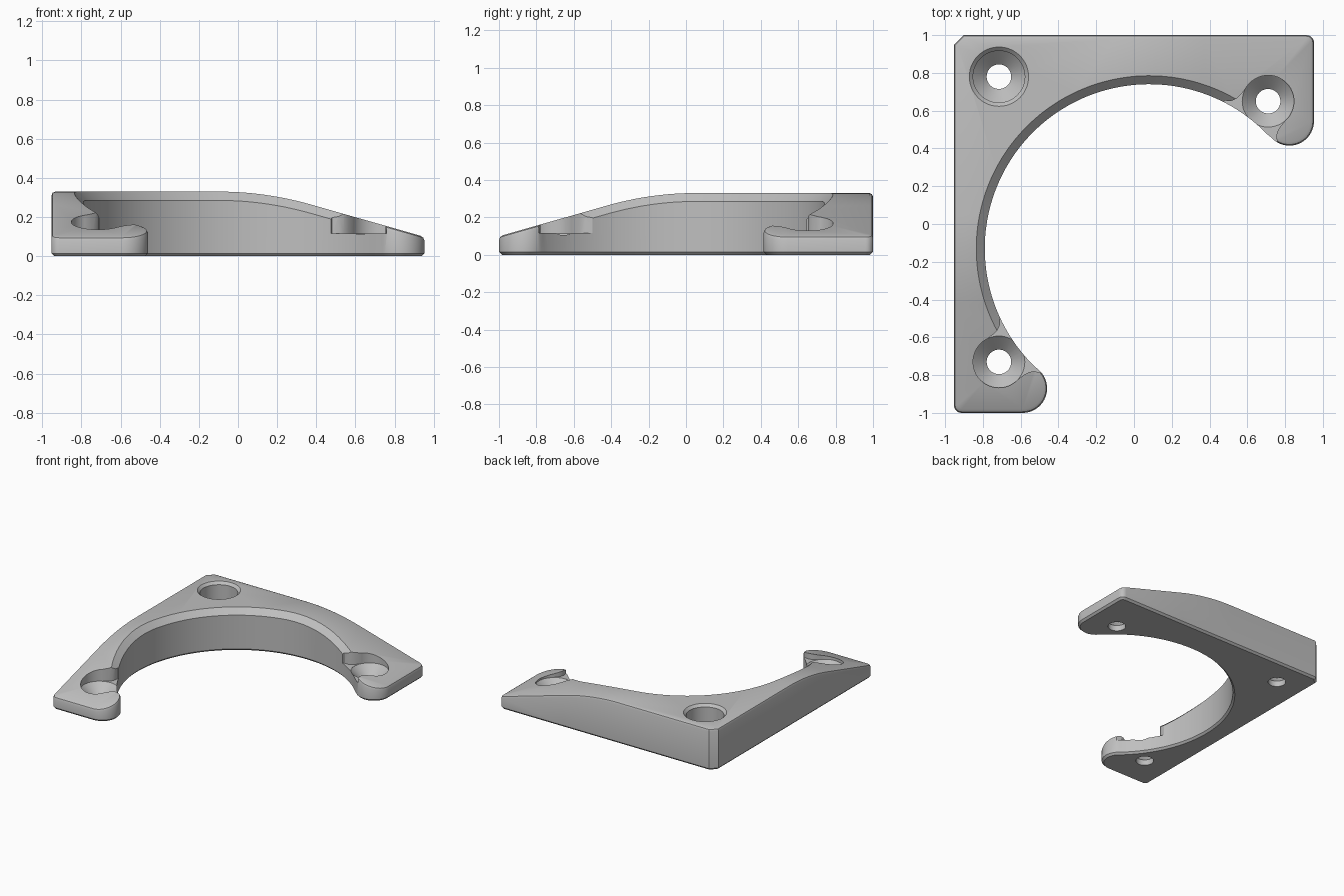
import bpy, bmesh, math
from mathutils import Vector

cube = bpy.data.objects.get("Cube")
if cube:
    bpy.data.objects.remove(cube)

W, TOP = 0.953, 0.33
RING = Vector((0.08, -0.13))          # centre of the round cut-out
RING_R, TIP_R = 0.87, 0.13
SLOPE = 0.285
FLOOR = 0.115                         # depth of the screw pockets

grey = bpy.data.materials.new("plain grey")
grey.use_nodes = True
colour = (0.52, 0.52, 0.52, 1)
grey.diffuse_color = colour
grey.node_tree.nodes["Principled BSDF"].inputs["Base Color"].default_value = colour


def arc(c, r, a0, a1, n):
    return [Vector((c[0] + r * math.cos(math.radians(a0 + (a1 - a0) * i / n)),
                    c[1] + r * math.sin(math.radians(a0 + (a1 - a0) * i / n))))
            for i in range(n + 1)]


def mesh_object(name, bm):
    bmesh.ops.recalc_face_normals(bm, faces=bm.faces)
    me = bpy.data.meshes.new(name)
    bm.to_mesh(me)
    bm.free()
    me.materials.append(grey)
    ob = bpy.data.objects.new(name, me)
    bpy.context.collection.objects.link(ob)
    return ob


def loft(rings):
    """Closed solid through rings of equal point count."""
    bm = bmesh.new()
    vs = [[bm.verts.new(p) for p in ring] for ring in rings]
    n = len(vs[0])
    for a, b in zip(vs, vs[1:]):
        for i in range(n):
            j = (i + 1) % n
            bm.faces.new((a[i], a[j], b[j], b[i]))
    bm.faces.new(vs[0][::-1])
    bm.faces.new(vs[-1])
    return bm


def drop(t):
    """Fall of the top surface along an arm; t = distance from the arm's end."""
    start, end = 1.05, 0.575          # the blend curve lies between these
    if t >= start:
        return 0.0
    if t >= end:
        return SLOPE * (start - t) ** 2 / (2 * (start - end))
    return SLOPE * ((start - end) / 2 + end - t)


# Outline, anticlockwise: corner, rounded tip, ring arc, rounded tip, corners
tip_a, tip_b = Vector((-0.59, -0.87)), Vector((W - TIP_R, 0.545))
dir_a, dir_b = tip_a - RING, tip_b - RING
ang_a = math.degrees(math.atan2(dir_a.y, dir_a.x)) % 360
ang_b = math.degrees(math.atan2(dir_b.y, dir_b.x))
ring_arc = arc(RING, RING_R, ang_a, ang_b, 96)[1:-1]
outline = arc((-W + 0.04, -0.96), 0.04, 180, 270, 6)
outline += arc(tip_a, TIP_R, -90, ang_a - 180, 20)
first_ring = len(outline)
outline += ring_arc
last_ring = len(outline)
outline += arc(tip_b, TIP_R, ang_b + 180, 360, 20)
outline += arc((W - 0.04, 0.96), 0.04, 0, 90, 6)
outline += [Vector((-W + 0.05, 1)), Vector((-W, 0.95))]


def inset(i, d):
    p, a, b = outline[i], outline[i - 1], outline[(i + 1) % len(outline)]
    e1, e2 = (p - a).normalized(), (b - p).normalized()
    n1, n2 = Vector((-e1.y, e1.x)), Vector((-e2.y, e2.x))
    return p + (n1 + n2) * (d / (1 + n1.dot(n2)))


# Layers: bottom chamfer, wall, then wide chamfer on the ring or small round edge
rings = [[] for _ in range(5)]
for i in range(len(outline)):
    layers = [(0.015, 0), (0, 0.015)]
    if first_ring + 5 <= i < last_ring - 5:
        layers += [(0, TOP - 0.045), (0.0225, TOP - 0.0225), (0.045, TOP)]
    else:
        layers += [(0, TOP - 0.02), (0.006, TOP - 0.006), (0.02, TOP)]
    for ring, (d, z) in zip(rings, layers):
        ring.append((*inset(i, d), z))
bm = loft(rings)

# Slice the arms across, then lower the top along the slope
for k in range(13):
    t = 1.05 - 0.475 * k / 12
    for co, no in (((W - t, 0, 0), (1, 0, 0)), ((0, -1 + t, 0), (0, 1, 0))):
        bmesh.ops.bisect_plane(bm, geom=bm.verts[:] + bm.edges[:] + bm.faces[:],
                               dist=1e-5, plane_co=co, plane_no=no)
for v in bm.verts:
    if v.co.z > 0.2:
        v.co.z -= max(drop(W - v.co.x), drop(v.co.y + 1))
bmesh.ops.triangulate(bm, faces=bm.faces)
body = mesh_object("corner_bracket", bm)

cutters = []


def screw_cutter(name, c, profile):
    cutters.append(mesh_object(name, loft(
        [[(*p, z) for p in arc(c, r, 0, 360, 48)[:-1]] for r, z in profile])))


def slot_cutter(name, c):
    """Flared channel from a pocket towards the ring centre."""
    u = (RING - Vector(c)).normalized()
    v = Vector((-u.y, u.x))
    half = [(0, 0.1345), (0.065, 0.1345), (0.095, 0.139), (0.12, 0.152), (0.142, 0.18), (0.3, 0.18)]
    local = half + [(a, -b) for a, b in reversed(half)]
    pts = [Vector(c) + u * a + v * b for a, b in local]
    cutters.append(mesh_object(name, loft([[(*p, z) for p in pts] for z in (FLOOR + 0.0005, 0.5)])))


# Countersunk screw holes
sink = [(0.065, -0.1), (0.065, FLOOR - 0.07), (0.137, FLOOR)]
screw_cutter("corner_hole_cutter", (-0.715, 0.78),
             sink + [(0.137, TOP - 0.02), (0.157, TOP), (0.157, 0.5)])
for side, c in (("left", (0.71, 0.65)), ("front", (-0.715, -0.73))):
    screw_cutter(side + "_hole_cutter", c, sink + [(0.137, 0.5)])
    slot_cutter(side + "_slot_cutter", c)

for cut in cutters:
    cut.hide_render = True
    mod = body.modifiers.new(cut.name, 'BOOLEAN')
    mod.operation, mod.solver, mod.object = 'DIFFERENCE', 'EXACT', cut
bpy.context.view_layer.update()
result = bpy.data.meshes.new_from_object(body.evaluated_get(bpy.context.evaluated_depsgraph_get()))
body.modifiers.clear()
body.data = result
for cut in cutters:
    bpy.data.objects.remove(cut)

bpy.ops.object.select_all(action='DESELECT')
body.select_set(True)
bpy.context.view_layer.objects.active = body
bpy.ops.object.shade_smooth_by_angle(angle=math.radians(30))
